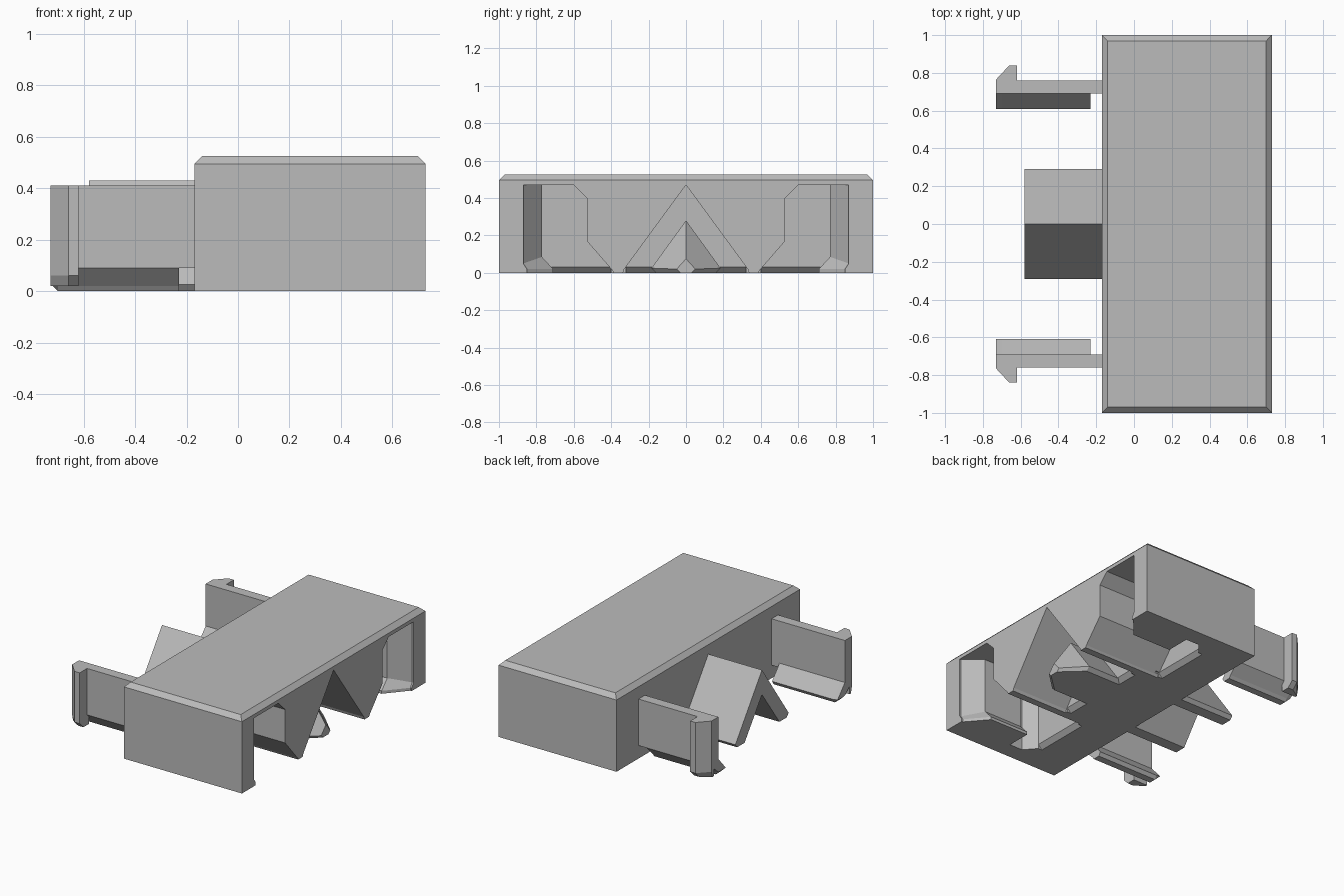
import bpy
import bmesh

old = bpy.data.objects.get("Cube")
if old:
    bpy.data.objects.remove(old, do_unlink=True)

grey = bpy.data.materials.new("plain grey")
grey.use_nodes = True
colour = (0.5, 0.5, 0.5, 1)
grey.diffuse_color = colour
grey.node_tree.nodes["Principled BSDF"].inputs["Base Color"].default_value = colour


def loft(name, sections):
    """Closed solid through matching rings of 3D points."""
    bm = bmesh.new()
    rings = [[bm.verts.new(p) for p in ring] for ring in sections]
    n = len(rings[0])
    bm.faces.new(rings[0])
    bm.faces.new(rings[-1])
    for a, b in zip(rings, rings[1:]):
        for i in range(n):
            j = (i + 1) % n
            bm.faces.new((a[i], a[j], b[j], b[i]))
    bmesh.ops.recalc_face_normals(bm, faces=bm.faces)
    mesh = bpy.data.meshes.new(name)
    bm.to_mesh(mesh)
    bm.free()
    mesh.materials.append(grey)
    obj = bpy.data.objects.new(name, mesh)
    bpy.context.collection.objects.link(obj)
    return obj


def along_x(pts, x, side=1):
    return [(x, side * y, z) for y, z in pts]


def along_z(pts, z, side=1):
    return [(x, side * y, z) for x, y in pts]


def bar(name, pts, x0, x1, side=1):
    return loft(name, [along_x(pts, x0, side), along_x(pts, x1, side)])


def rect(x0, x1, y):
    return [(x0, -y), (x1, -y), (x1, y), (x0, y)]


# Block with bevelled top edges
BACK, END, TOP, B = -0.17, 0.73, 0.525, 0.03
body = loft("body", [along_z(rect(BACK, END, 1), 0),
                     along_z(rect(BACK, END, 1), TOP - B),
                     along_z(rect(BACK + B, END - B, 1 - B), TOP)])

OUT, LOW = 0.76, -0.02     # cutters overshoot the block
cutters = []

# Central inverted V socket and the chamfer at its blind end
cutters.append(bar("ridge_socket_cutter",
                   [(-0.345, LOW), (-0.33, 0.02), (0, 0.47), (0.33, 0.02), (0.345, LOW)],
                   0.29, OUT))
rim = [(0.26, LOW), (0.26, 0), (0.29, 0.03), (0.32, 0.03), (0.32, LOW)]
cutters.append(loft("ridge_rim_cutter",
                    [[(x, y, z) for x, z in rim] for y in (-0.32, 0.32)]))

for side in (1, -1):
    # Main side socket
    cutters.append(bar("arm_socket_cutter", [
        (0.375, LOW), (0.395, 0.015), (0.53, 0.17), (0.53, 0.4), (0.6, 0.47),
        (0.77, 0.47), (0.77, 0.085), (0.71, 0.02), (0.71, LOW)], 0.13, OUT, side))
    # Flared mouth of the side socket
    mouth = [(0.62, 0.47), (0.87, 0.47), (0.87, 0.05), (0.85, 0.02), (0.85, LOW), (0.62, LOW)]
    throat = [(0.62, 0.47), (0.77, 0.47), (0.77, 0.085), (0.71, 0.02), (0.71, LOW), (0.62, LOW)]
    cutters.append(loft("mouth_cutter", [along_x(mouth, OUT, side),
                                         along_x(mouth, 0.72, side),
                                         along_x(throat, 0.6, side)]))
    # Pocket that catches the hook
    pocket = [(0.13, 0.7), (0.13, 0.8), (0.2, 0.88), (0.3, 0.88), (0.3, 0.7)]
    cutters.append(loft("catch_pocket_cutter", [along_z(pocket, LOW, side),
                                                along_z(pocket, 0.47, side)]))
    # Chamfer at the blind end
    rim = [(0.1, LOW), (0.1, 0), (0.13, 0.03), (0.16, 0.03), (0.16, LOW)]
    cutters.append(loft("arm_rim_cutter",
                        [[(x, side * y, z) for x, z in rim] for y in (0.4, 0.8)]))

for c in cutters:
    c.hide_render = True
    mod = body.modifiers.new(c.name, 'BOOLEAN')
    mod.operation = 'DIFFERENCE'
    mod.solver = 'EXACT'
    mod.object = c

# Bake the cuts and drop the cutters
bpy.context.view_layer.update()
evaluated = body.evaluated_get(bpy.context.evaluated_depsgraph_get())
baked = bpy.data.meshes.new_from_object(evaluated)
body.modifiers.clear()
body.data = baked
for c in cutters:
    bpy.data.objects.remove(c, do_unlink=True)

# Tapered tongue inside the central socket
tongue = [(-0.16, 0), (-0.185, 0.025), (0, 0.28), (0.185, 0.025), (0.16, 0)]
nose = [(-0.03, 0), (-0.05, 0.02), (0, 0.075), (0.05, 0.02), (0.03, 0)]
loft("socket_tongue", [along_x(tongue, 0.25), along_x(tongue, 0.53), along_x(nose, 0.67)])

# Projecting inverted V ridge
ridge = [(-0.27, 0), (-0.29, 0.025), (0, 0.43), (0.29, 0.025), (0.27, 0),
         (0.19, 0), (0, 0.26), (-0.19, 0)]
bar("ridge", ridge, -0.58, BACK + 0.02)

# Spring arms with bent feet and outward hooks
arm = [(0.69, 0.41), (0.76, 0.41), (0.76, 0.09), (0.69, 0.02), (0.675, 0),
       (0.625, 0), (0.61, 0.025), (0.69, 0.12)]
tip = [(y, max(z, 0.03)) if z > 0.01 else (y, 0.028) for y, z in arm]
root = [(0.69, 0.41), (0.76, 0.41), (0.76, 0.09), (0.69, 0.09)]
hook = [(-0.73, 0.74), (-0.73, 0.765), (-0.66, 0.84), (-0.62, 0.84), (-0.62, 0.74)]
hook_low = [(x, 0.74 + (y - 0.74) * 0.6) for x, y in hook]
for side, label in ((1, "back"), (-1, "front")):
    loft(label + "_arm", [along_x(tip, -0.73, side), along_x(arm, -0.7, side),
                          along_x(arm, -0.23, side)])
    bar(label + "_arm_root", root, -0.24, BACK + 0.02, side)
    loft(label + "_hook", [along_z(hook_low, 0.02, side), along_z(hook, 0.06, side),
                           along_z(hook, 0.41, side)])
